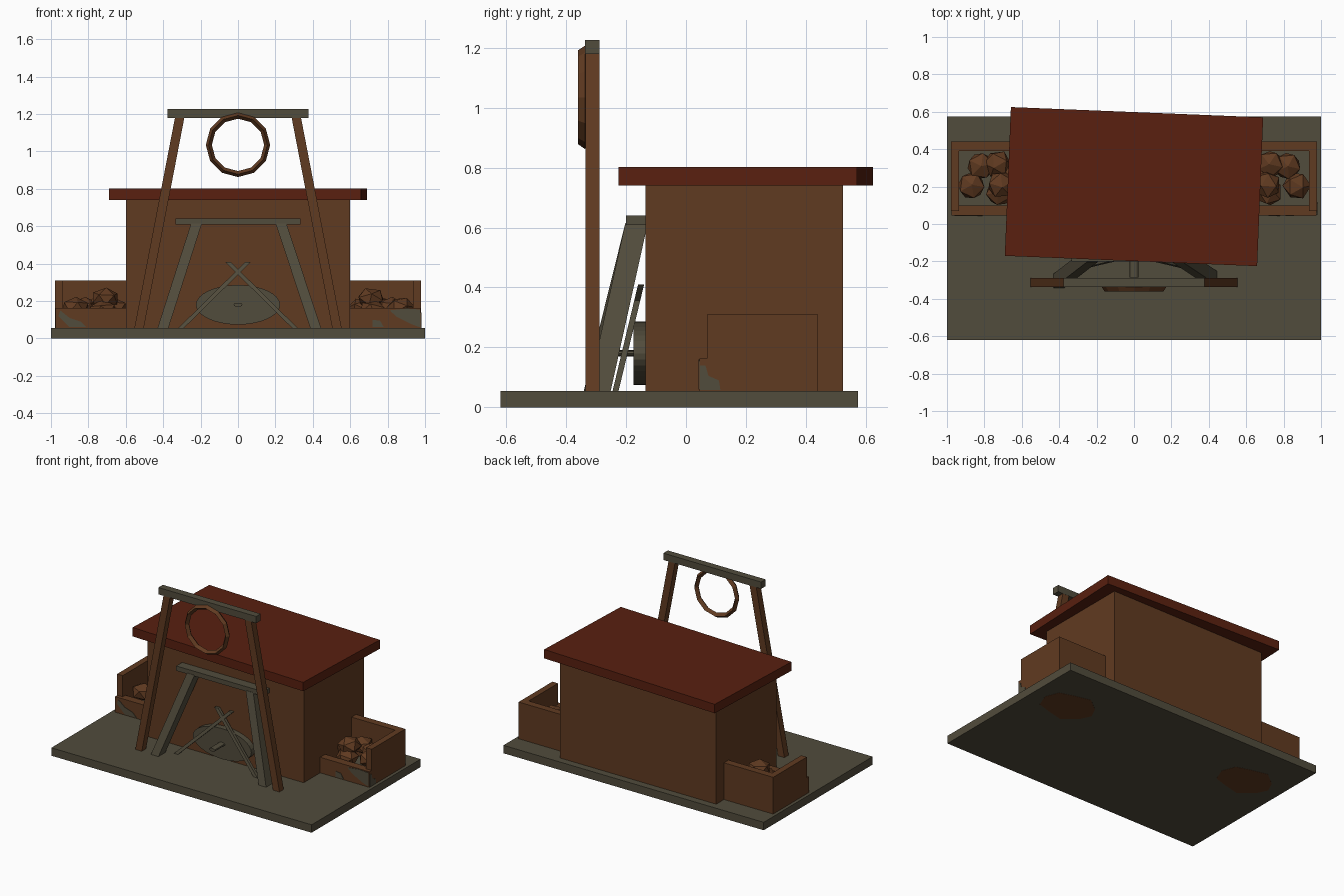
import bpy, bmesh, math, random
from mathutils import Vector, Matrix

if "Cube" in bpy.data.objects:
    bpy.data.objects.remove(bpy.data.objects["Cube"])

random.seed(4)


def material(name, r, g, b):
    m = bpy.data.materials.new(name)
    m.diffuse_color = (r, g, b, 1)
    m.use_nodes = True
    m.node_tree.nodes["Principled BSDF"].inputs["Base Color"].default_value = m.diffuse_color
    return m


WOOD = material("brown_wood", 0.118, 0.043, 0.015)
STONE = material("olive_grey", 0.083, 0.072, 0.045)
ROOF = material("dark_red", 0.100, 0.0145, 0.005)


def finish(name, bm, mat):
    bmesh.ops.recalc_face_normals(bm, faces=bm.faces)
    me = bpy.data.meshes.new(name)
    bm.to_mesh(me)
    bm.free()
    me.materials.append(mat)
    ob = bpy.data.objects.new(name, me)
    bpy.context.collection.objects.link(ob)
    return ob


def box(name, x, y, z, mat, turn=0):
    bm = bmesh.new()
    size = Matrix.Diagonal((x[1] - x[0], y[1] - y[0], z[1] - z[0], 1))
    mid = Vector(((x[0] + x[1]) / 2, (y[0] + y[1]) / 2, (z[0] + z[1]) / 2))
    bmesh.ops.create_cube(bm, size=1, matrix=Matrix.Translation(mid) @ Matrix.Rotation(turn, 4, 'Z') @ size)
    return finish(name, bm, mat)


def prism(name, pts, axis, a, b, mat):
    """Extrude a 2D outline from a to b along y or z."""
    bm = bmesh.new()
    place = (lambda p, d: (p[0], d, p[1])) if axis == 'y' else (lambda p, d: (p[0], p[1], d))
    f = bm.faces.new([bm.verts.new(place(p, a)) for p in pts])
    r = bmesh.ops.extrude_face_region(bm, geom=[f])
    move = (0, b - a, 0) if axis == 'y' else (0, 0, b - a)
    bmesh.ops.translate(bm, vec=move, verts=[v for v in r["geom"] if isinstance(v, bmesh.types.BMVert)])
    return finish(name, bm, mat)


def slant(name, p, q, w, d, mat):
    """Sheared post with level ends: w across x, d across y."""
    bm = bmesh.new()
    rings = [[bm.verts.new((c[0] + sx * w / 2, c[1] + sy * d / 2, c[2]))
              for sx, sy in ((-1, -1), (1, -1), (1, 1), (-1, 1))] for c in (p, q)]
    bm.faces.new(rings[0])
    bm.faces.new(rings[1])
    for i in range(4):
        j = (i + 1) % 4
        bm.faces.new((rings[0][i], rings[0][j], rings[1][j], rings[1][i]))
    return finish(name, bm, mat)


# Base, house and slightly turned roof
box("base_slab", (-1, 1), (-0.62, 0.575), (0, 0.055), STONE)
box("house_body", (-0.6, 0.6), (-0.135, 0.525), (0.05, 0.745), WOOD)
box("roof_slab", (-0.675, 0.675), (-0.198, 0.598), (0.74, 0.802), ROOF, math.radians(-2.33))

# Tall gate
for s, side in ((-1, "left"), (1, "right")):
    slant("gate_leg_" + side, (s * 0.53, -0.3125, 0.05), (s * 0.312, -0.3125, 1.18), 0.05, 0.047, WOOD)
box("gate_beam", (-0.376, 0.376), (-0.337, -0.288), (1.18, 1.227), STONE)

# Hanging ring with diamond section
bm = bmesh.new()
N = 12
loops = []
for i in range(N):
    a = 2 * math.pi * i / N
    loops.append([bm.verts.new((r * math.cos(a), y, 1.035 + r * math.sin(a)))
                  for r, y in ((0.172, -0.338), (0.157, -0.36), (0.140, -0.338), (0.157, -0.316))])
for i in range(N):
    for k in range(4):
        m = (k + 1) % 4
        bm.faces.new((loops[i][k], loops[i][m], loops[(i + 1) % N][m], loops[(i + 1) % N][k]))
finish("hanging_ring", bm, WOOD)

# Small leaning frame
slant("porch_leg_left", (-0.403, -0.305, 0.05), (-0.222, -0.165, 0.615), 0.058, 0.075, STONE)
slant("porch_leg_right", (0.417, -0.29, 0.05), (0.23, -0.165, 0.615), 0.058, 0.075, STONE)
box("porch_beam", (-0.335, 0.335), (-0.2, -0.13), (0.608, 0.641), STONE)

# Oval wheel with its axle
for name, rx, rz, y in (("oval_wheel", 0.225, 0.106, -0.175), ("wheel_axle", 0.024, 0.011, -0.285)):
    n = 32 if name == "oval_wheel" else 12
    pts = [(rx * math.cos(2 * math.pi * i / n), 0.18 + rz * math.sin(2 * math.pi * i / n)) for i in range(n)]
    prism(name, pts, 'y', y, -0.13, STONE)

# Crossed sticks
for s, side in ((-1, "left"), (1, "right")):
    slant("crossed_stick_" + side, (s * 0.305, -0.235, 0.055), (-s * 0.055, -0.15, 0.41), 0.03, 0.02, STONE)

# Side bins with rocks
ROCKS = ((0.82, 0.31, 0.165), (0.87, 0.205, 0.165), (0.71, 0.21, 0.215), (0.73, 0.32, 0.18), (0.72, 0.17, 0.15), (0.66, 0.26, 0.16))
for s, side in ((-1, "left"), (1, "right")):
    def xr(a, b):
        return tuple(sorted((s * a, s * b)))
    box("bin_front_" + side, xr(0.59, 0.977), (0.045, 0.1), (0.05, 0.163), WOOD)
    box("bin_back_" + side, xr(0.59, 0.977), (0.39, 0.44), (0.05, 0.31), WOOD)
    box("bin_end_" + side, xr(0.935, 0.978), (0.07, 0.44), (0.05, 0.31), WOOD)
    for i, (x, y, z) in enumerate(ROCKS):
        bm = bmesh.new()
        turn = Matrix.Rotation(random.uniform(0, 6), 4, 'Z') @ Matrix.Rotation(random.uniform(0, 0.5), 4, 'X')
        bmesh.ops.create_icosphere(bm, subdivisions=1, radius=0.077, matrix=Matrix.Translation((s * x, y, z))
                                   @ Matrix.Diagonal((1, 1, 0.75, 1)) @ turn)
        finish("rock_%s_%d" % (side, i + 1), bm, WOOD)

# Worn grey patches on the bins
prism("bin_patch_left", [(-0.95, 0.15), (-0.96, 0.12), (-0.9, 0.06), (-0.81, 0.06), (-0.84, 0.09), (-0.9, 0.11)],
      'y', 0.042, 0.047, STONE)
prism("bin_patch_right", [(0.81, 0.15), (0.85, 0.115), (0.93, 0.075), (0.973, 0.06), (0.973, 0.155), (0.9, 0.16)],
      'y', 0.042, 0.047, STONE)
prism("bin_patch_small", [(0.72, 0.1), (0.72, 0.06), (0.78, 0.06), (0.76, 0.095)], 'y', 0.042, 0.047, STONE)
patch = prism("bin_patch_end", [(0.047, 0.057), (0.115, 0.057), (0.11, 0.09), (0.075, 0.105), (0.065, 0.14), (0.047, 0.14)],
              'y', -0.981, -0.976, STONE)
patch.rotation_euler.z = math.radians(90)

# Brown stains under the base
for s, side in ((-1, "left"), (1, "right")):
    pts = [(s * 0.72 + 0.19 * math.cos(a * 0.628), 0.22 + (0.13 + 0.03 * (a % 2)) * math.sin(a * 0.628)) for a in range(10)]
    prism("base_stain_" + side, pts, 'z', -0.001, 0.002, WOOD)
